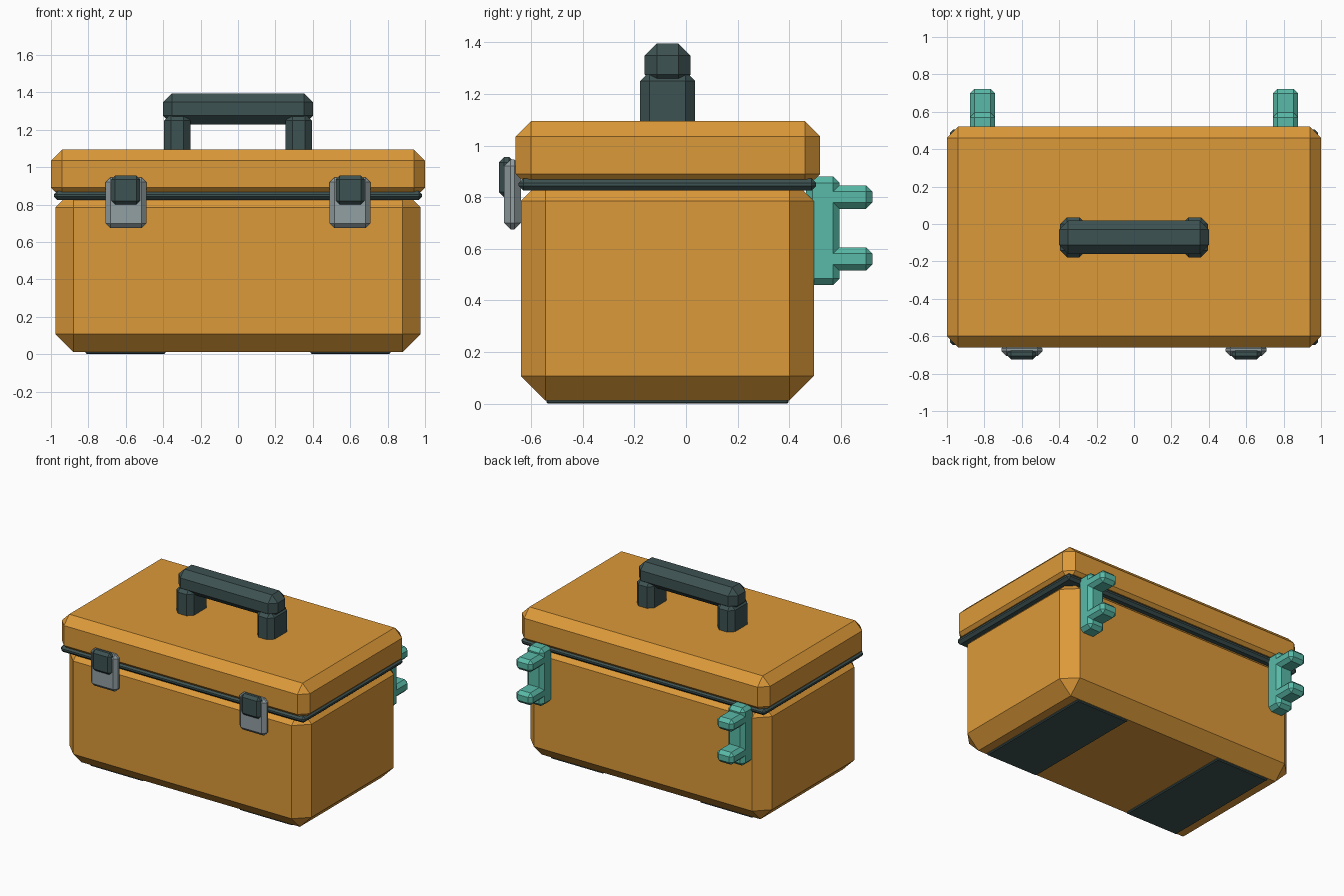
import bpy
import bmesh

default = bpy.data.objects.get("Cube")
if default:
    bpy.data.objects.remove(default, do_unlink=True)


def material(name, rgb):
    mat = bpy.data.materials.new(name)
    mat.use_nodes = True
    color = (*rgb, 1.0)
    mat.diffuse_color = color
    bsdf = mat.node_tree.nodes["Principled BSDF"]
    bsdf.inputs["Base Color"].default_value = color
    bsdf.inputs["Roughness"].default_value = 0.7
    return mat


ORANGE = material("orange_plastic", (0.72, 0.32, 0.041))
DARK = material("dark_rubber", (0.048, 0.084, 0.084))
GREY = material("grey_metal", (0.29, 0.35, 0.37))
TEAL = material("teal_hinge", (0.10, 0.49, 0.39))


def ring(xs, ys, z, inset, corner):
    """Corner points of an inset rectangle with cut corners."""
    cut = max(corner - inset, 0)
    cx, cy = sum(xs) / 2, sum(ys) / 2
    hx, hy = (xs[1] - xs[0]) / 2 - inset, (ys[1] - ys[0]) / 2 - inset
    points = set()
    for sx in (-1, 1):
        for sy in (-1, 1):
            points.add((cx + sx * (hx - cut), cy + sy * hy, z))
            points.add((cx + sx * hx, cy + sy * (hy - cut), z))
    return points


def block(name, mat, xs, ys, zs, corner, top=None, bottom=None):
    """Box with chamfered vertical, top and bottom edges."""
    top = corner if top is None else top
    bottom = corner if bottom is None else bottom
    points = (ring(xs, ys, zs[0], bottom, corner)
              | ring(xs, ys, zs[0] + bottom, 0, corner)
              | ring(xs, ys, zs[1] - top, 0, corner)
              | ring(xs, ys, zs[1], top, corner))
    bm = bmesh.new()
    for p in sorted(points):
        bm.verts.new(p)
    bmesh.ops.remove_doubles(bm, verts=bm.verts[:], dist=0.0001)
    bmesh.ops.convex_hull(bm, input=bm.verts[:])
    bmesh.ops.dissolve_limit(bm, angle_limit=0.01, verts=bm.verts[:], edges=bm.edges[:])
    bmesh.ops.recalc_face_normals(bm, faces=bm.faces[:])
    mesh = bpy.data.meshes.new(name)
    bm.to_mesh(mesh)
    bm.free()
    mesh.materials.append(mat)
    obj = bpy.data.objects.new(name, mesh)
    bpy.context.collection.objects.link(obj)
    return obj


def pair(name, mat, xs, *args, **kwargs):
    """The same block on both sides."""
    block("left_" + name, mat, xs, *args, **kwargs)
    block("right_" + name, mat, (-xs[1], -xs[0]), *args, **kwargs)


# Box, seal and lid
block("box_body", ORANGE, (-0.975, 0.975), (-0.64, 0.495), (0.012, 0.83), 0.095, top=0.045)
block("seal", DARK, (-0.985, 0.985), (-0.648, 0.504), (0.825, 0.873), 0.018)
block("lid", ORANGE, (-1.0, 1.0), (-0.66, 0.52), (0.868, 1.095), 0.06, bottom=0.022)

# Carrying handle
block("handle_grip", DARK, (-0.4, 0.4), (-0.16, 0.018), (1.228, 1.395), 0.047)
pair("handle_post", DARK, (0.255, 0.395), (-0.178, 0.035), (1.08, 1.275), 0.036, top=0.025, bottom=0)

# Front latches
pair("latch_plate", GREY, (0.49, 0.708), (-0.705, -0.64), (0.675, 0.945), 0.025)
pair("latch_button", DARK, (0.523, 0.677), (-0.725, -0.665), (0.8, 0.955), 0.02)

# Rear hinges, each with two prongs
pair("hinge_plate", TEAL, (0.743, 0.877), (0.465, 0.595), (0.46, 0.88), 0.025)
for name, z in (("lower", 0.515), ("upper", 0.755)):
    pair(name + "_hinge_prong", TEAL, (0.743, 0.877), (0.5, 0.722), (z, z + 0.09), 0.024)

# Foot pads
pair("foot_pad", DARK, (0.388, 0.815), (-0.54, 0.397), (0.0, 0.02), 0.006)
